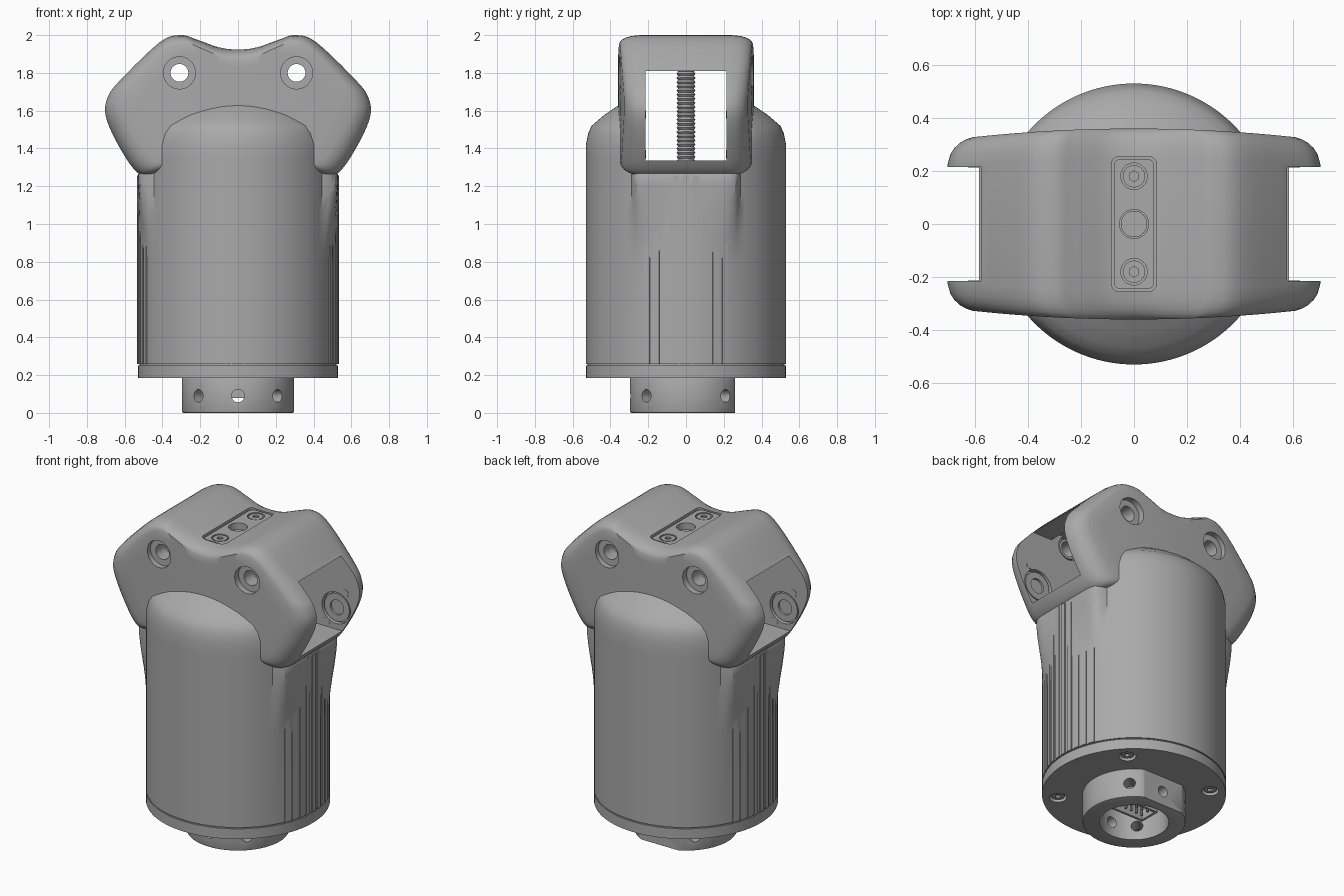
import bpy, bmesh, math
from mathutils import Vector

cube = bpy.data.objects.get("Cube")
if cube:
    bpy.data.objects.remove(cube, do_unlink=True)

grey = bpy.data.materials.new("satin grey")
grey.use_nodes = True
colour = (0.4, 0.4, 0.4, 1)
grey.diffuse_color = colour
grey.node_tree.nodes["Principled BSDF"].inputs["Base Color"].default_value = colour


def finish(name, bm):
    bmesh.ops.recalc_face_normals(bm, faces=bm.faces)
    mesh = bpy.data.meshes.new(name)
    bm.to_mesh(mesh)
    bm.free()
    mesh.materials.append(grey)
    ob = bpy.data.objects.new(name, mesh)
    bpy.context.collection.objects.link(ob)
    return ob


def loft(name, rings):
    """Skin a list of closed rings and cap both ends."""
    bm = bmesh.new()
    rows = [[bm.verts.new(p) for p in ring] for ring in rings]
    n = len(rows[0])
    for a, b in zip(rows, rows[1:]):
        for i in range(n):
            j = (i + 1) % n
            bm.faces.new((a[i], a[j], b[j], b[i]))
    bm.faces.new(rows[0])
    bm.faces.new(rows[-1])
    return finish(name, bm)


def rod(name, r, start, end, sides=32):
    """Cylinder between two points."""
    a, b = Vector(start), Vector(end)
    bm = bmesh.new()
    bmesh.ops.create_cone(bm, cap_ends=True, segments=sides, radius1=r, radius2=r, depth=(b - a).length)
    turn = Vector((0, 0, 1)).rotation_difference(b - a).to_matrix().to_4x4()
    bmesh.ops.transform(bm, matrix=turn, verts=bm.verts)
    bmesh.ops.translate(bm, vec=(a + b) / 2, verts=bm.verts)
    return finish(name, bm)


def box(name, centre, size, angle=0, rounding=0):
    """Box, optionally turned about z and with rounded upright edges."""
    bm = bmesh.new()
    bmesh.ops.create_cube(bm, size=1)
    bmesh.ops.scale(bm, vec=size, verts=bm.verts)
    if rounding:
        upright = [e for e in bm.edges if abs(e.verts[0].co.z - e.verts[1].co.z) > 1e-5]
        bmesh.ops.bevel(bm, geom=upright, offset=rounding, segments=5, profile=0.5, affect='EDGES')
    ob = finish(name, bm)
    ob.location = centre
    ob.rotation_euler.z = angle
    return ob


def cut(ob, cutters):
    """Subtract each cutter and discard it."""
    bpy.context.view_layer.objects.active = ob
    for c in cutters:
        mod = ob.modifiers.new("cut", 'BOOLEAN')
        mod.operation, mod.solver, mod.object = 'DIFFERENCE', 'EXACT', c
        bpy.ops.object.modifier_apply(modifier=mod.name)
        bpy.data.objects.remove(c, do_unlink=True)


def table(z, rows):
    """Piecewise linear lookup."""
    for (z0, v0), (z1, v1) in zip(rows, rows[1:]):
        if z <= z1:
            return v0 + (v1 - v0) * max(0, (z - z0) / (z1 - z0))
    return rows[-1][1]


def window():
    return box("window_cutter", (0, 0, 1.5725), (2, 0.43, 0.475))


# Head: winged outline, rounded front and back, slightly bowed faces
half = [(0.2, 1.26), (0.42, 1.26), (0.53, 1.27), (0.635, 1.42), (0.7, 1.57), (0.69, 1.67),
        (0.625, 1.76), (0.415, 1.962), (0.305, 2.0), (0.22, 1.977), (0.1, 1.935)]
ctrl = [Vector(p) for p in half] + [Vector((0, 1.925))] + [Vector((-x, z)) for x, z in reversed(half)]
outline = []
for i in range(len(ctrl)):
    p0, p1, p2, p3 = (ctrl[(i + k) % len(ctrl)] for k in (-1, 0, 1, 2))
    for t in (0, 0.2, 0.4, 0.6, 0.8):
        outline.append(0.5 * (2 * p1 + (p2 - p0) * t + (2 * p0 - 5 * p1 + 4 * p2 - p3) * t ** 2
                              + (3 * p1 - p0 - 3 * p2 + p3) * t ** 3))
mid = Vector((0, 1.6))


def head_ring(inset, y, scale=1):
    ring = []
    for p in outline:
        d = inset * table(p.y, [(1.5, 1), (1.9, 0.5)])
        q = mid + (p - mid) * (1 - d / (p - mid).length) * scale
        ring.append((q.x, y * (1 - 0.12 * (q.x / 0.7) ** 2), q.y))
    return ring


steps = [(0.11, 0.36, s) for s in (0.05, 0.35, 0.65, 0.85, 1)]
steps += [(0.08, 0.353, 1), (0.055, 0.342, 1), (0.03, 0.322, 1), (0.012, 0.295, 1), (0, 0.25, 1)]
head = loft("head", [head_ring(d, -y, s) for d, y, s in steps]
            + [head_ring(d, y, s) for d, y, s in reversed(steps)])
cutters = [window(), box("cavity_cutter", (0, 0, 1.6), (0.88, 0.43, 0.53)),
           box("slot_cutter", (0, 0, 1.95), (0.17, 0.51, 0.09), rounding=0.03)]
pivots = [(0.31, 1.8, 0.075), (0.54, 1.47, 0.1)]
for sx in (-1, 1):
    x = 0.31 * sx
    cutters.append(rod("bore_cutter", 0.047, (x, -1, 1.8), (x, 1, 1.8)))
    for sy in (-1, 1):
        cutters.append(rod("counterbore_cutter", 0.085, (x, 0.315 * sy, 1.8), (x, 0.5 * sy, 1.8)))
        for px, pz, r in pivots:
            cutters.append(rod("pivot_cutter", r, (px * sx, 0.2 * sy, pz), (px * sx, 0.245 * sy, pz)))
cut(head, cutters)

# Pivot discs and their small screws on the inner walls
for sx in (-1, 1):
    for sy in (-1, 1):
        for px, pz, r in pivots:
            x = px * sx
            disc = rod("pivot_disc", r - 0.012, (x, 0.222 * sy, pz), (x, 0.25 * sy, pz))
            cut(disc, [rod("disc_hole", 0.047, (x, 0, pz), (x, 0.235 * sy, pz)) if pz < 1.7
                       else rod("disc_hole", 0.047, (x, 0, pz), (x, sy, pz))])
        for k in (-1, 1):
            a, z = (0.54 + 0.065 * k) * sx, 1.47 + 0.11 * k
            if k < 0:
                z += 0.01
            rod("pivot_screw", 0.022, (a, 0.213 * sy, z), (a, 0.24 * sy, z), 16)

# Body: round column flaring into the head, with sloped shoulders
reach = [(1.42, 0.53), (1.48, 0.518), (1.52, 0.5), (1.58, 0.43), (1.63, 0.355)]
width = [(1.26, 0.53), (1.42, 0.44), (1.56, 0.34), (1.6, 0.29), (1.63, 0.23)]


def body_ring(z):
    t = min(1, max(0, (z - 0.8) / 0.47))
    flare = t * t * (3 - 2 * t)
    ring = []
    for i in range(120):
        a = math.tau * i / 120
        c, s = abs(math.cos(a)), abs(math.sin(a))
        r = table(z, reach)
        shoulder = ((c / 0.53) ** 12 + (s / 0.29) ** 12) ** (-1 / 12)
        r += flare * max(0, shoulder - r)
        if z > 1.26:
            r = min(r, table(z, width) / max(c, 1e-6))
        ring.append((r * math.cos(a), r * math.sin(a), z))
    return ring


body = loft("body", [body_ring(z) for z in
                     (0.258, 0.5, 0.8, 0.9, 1, 1.08, 1.15, 1.21, 1.26, 1.34, 1.42,
                      1.45, 1.48, 1.52, 1.55, 1.58, 1.6, 1.62, 1.63)])
cut(body, [window()])

# Grip ribs on both flanks
for side in (0, math.pi):
    for i in range(-4, 5):
        a = side + i * 0.1
        box("grip_rib", (0.522 * math.cos(a), 0.522 * math.sin(a), 0.757), (0.026, 0.032, 0.998), a)

# Base plate with four sunk screws, and the seam above it
rod("seam", 0.522, (0, 0, 0.24), (0, 0, 0.27), 96)
plate = rod("base_plate", 0.53, (0, 0, 0.185), (0, 0, 0.25), 96)
corners = [math.pi / 4 + k * math.pi / 2 for k in range(4)]
spots = [(0.44 * math.cos(a), 0.44 * math.sin(a)) for a in corners]
cut(plate, [rod("sink", 0.05, (x, y, 0.1), (x, y, 0.215)) for x, y in spots]
    + [rod("plate_bore", 0.2, (0, 0, 0.1), (0, 0, 0.23), 48)])
for x, y in spots:
    screw = rod("base_screw", 0.038, (x, y, 0.195), (x, y, 0.22), 24)
    cut(screw, [rod("socket", 0.018, (x, y, 0.1), (x, y, 0.21), 6)])

# Mounting collar with a flat at the back and radial holes
collar = rod("mounting_collar", 0.297, (0, 0, 0), (0, 0, 0.19), 64)
bevel = collar.modifiers.new("edge", 'BEVEL')
bevel.width, bevel.segments = 0.008, 2
bpy.context.view_layer.objects.active = collar
bpy.ops.object.modifier_apply(modifier="edge")
cut(collar, [rod("collar_bore", 0.2, (0, 0, -0.1), (0, 0, 0.3), 48),
             box("flat_cutter", (0, 0.36, 0.1), (1, 0.2, 0.4))]
    + [rod("radial", 0.034, (0.1 * math.cos(a), 0.1 * math.sin(a), 0.09),
           (0.5 * math.cos(a), 0.5 * math.sin(a), 0.09), 20)
       for a in corners + [math.pi / 2, -math.pi / 2]])

# Connector inside the collar
socket = box("connector", (0, 0, 0.16), (0.24, 0.14, 0.16))
cut(socket, [box("connector_hollow", (0, 0, 0.1), (0.21, 0.11, 0.16))])
for i in range(-2, 3):
    for y in (-0.025, 0.025):
        rod("connector_pin", 0.008, (i * 0.04, y, 0.09), (i * 0.04, y, 0.2), 8)

# Top plate with two screws and a centre hole
top = box("top_plate", (0, 0, 1.912), (0.152, 0.492, 0.02), rounding=0.026)
screws = [(0, 0.18), (0, -0.18)]
cut(top, [rod("top_hole", 0.055, (0, 0, 1.8), (0, 0, 2))]
    + [rod("top_sink", 0.05, (x, y, 1.908), (x, y, 2)) for x, y in screws])
cut(head, [rod("shaft_hole", 0.055, (0, 0, 1.8), (0, 0, 2))])
for x, y in screws:
    screw = rod("top_screw", 0.042, (x, y, 1.9), (x, y, 1.92))
    cut(screw, [rod("top_socket", 0.02, (x, y, 1.91), (x, y, 2), 6)])

# Lead screw running through the window
thread = []
for i in range(54):
    r = 0.05 if i % 2 else 0.042
    thread.append([(r * math.cos(math.tau * k / 24), r * math.sin(math.tau * k / 24),
                    1.3 + 0.011 * i + 0.0015 * math.cos(math.tau * k / 24)) for k in range(24)])
loft("lead_screw", thread)

# Smooth shading with crisp edges
bpy.ops.object.select_all(action='DESELECT')
for ob in bpy.context.scene.objects:
    if ob.type == 'MESH':
        ob.select_set(True)
bpy.ops.object.shade_smooth_by_angle(angle=math.radians(32))
